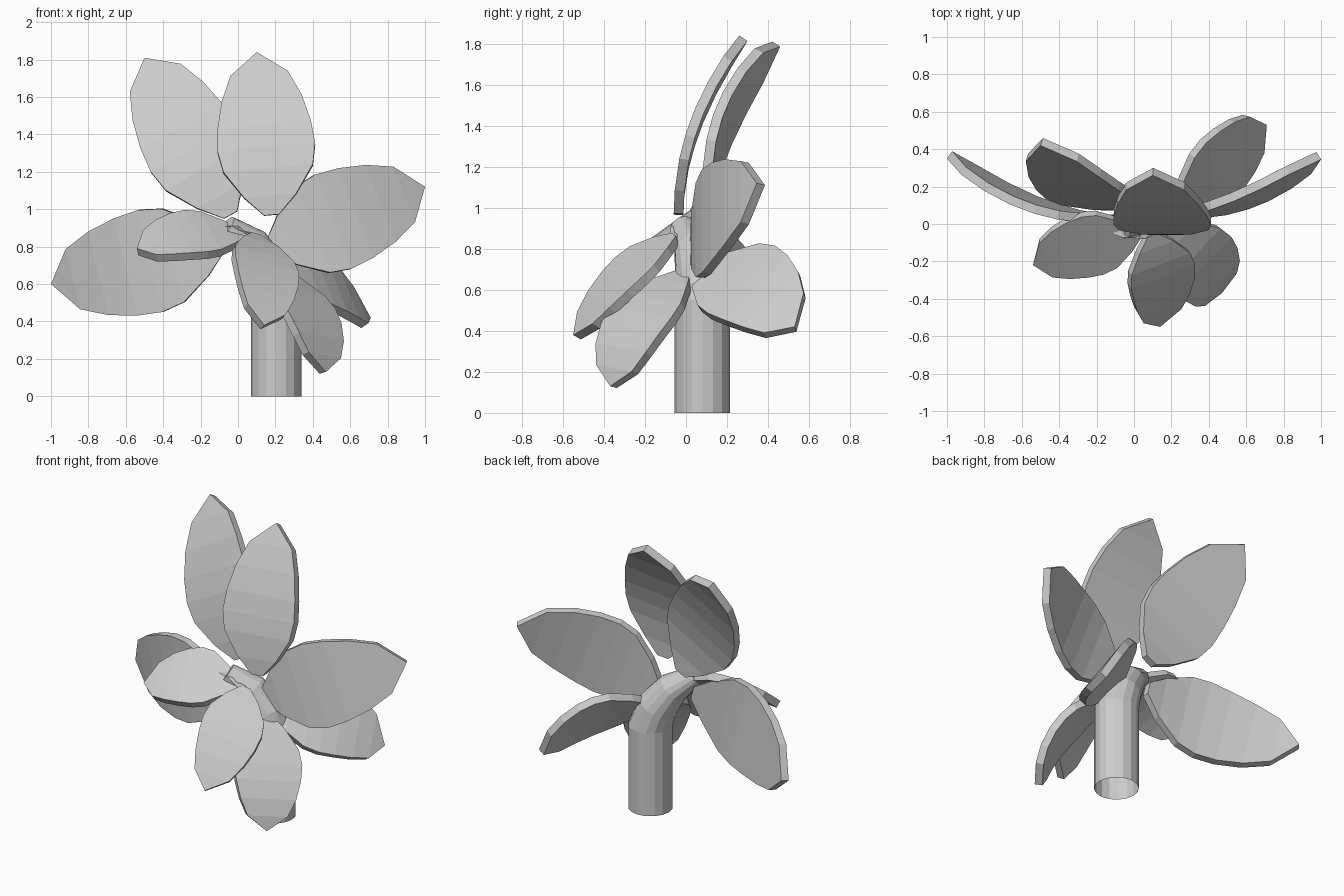
import bpy, bmesh, math
from mathutils import Vector

cube = bpy.data.objects.get("Cube")
if cube:
    bpy.data.objects.remove(cube, do_unlink=True)

grey = bpy.data.materials.new("plain grey")
grey.use_nodes = True
grey.diffuse_color = (0.6, 0.6, 0.6, 1)
grey.node_tree.nodes["Principled BSDF"].inputs["Base Color"].default_value = (0.6, 0.6, 0.6, 1)


def finish(name, bm):
    mesh = bpy.data.meshes.new(name)
    bm.to_mesh(mesh)
    bm.free()
    mesh.materials.append(grey)
    obj = bpy.data.objects.new(name, mesh)
    bpy.context.collection.objects.link(obj)
    return obj


# Half width of a leaf at each fraction of its length, ending in a point
OUTLINE = [(0, .04), (.12, .14), (.29, .24), (.42, .262),
           (.56, .25), (.72, .215), (.87, .155)]


def leaf(name, base, bend, tip, side, width=1.0):
    """Thick blade following a curved midrib, flat across its width."""
    base, bend, tip, side = map(Vector, (base, bend, tip, side))
    axis = (tip - base).normalized()
    side = (side - axis * side.dot(axis)).normalized()
    bm = bmesh.new()
    last = None
    for t, half in OUTLINE:
        mid = base * (1 - t) ** 2 + bend * 2 * t * (1 - t) + tip * t * t
        row = [bm.verts.new(mid + side * half * width * s) for s in (-1, 1)]
        if last:
            bm.faces.new((last[0], last[1], row[1], row[0]))
        last = row
    bm.faces.new((last[0], last[1], bm.verts.new(tip)))
    obj = finish(name, bm)
    solid = obj.modifiers.new("thickness", 'SOLIDIFY')
    solid.thickness = 0.048
    solid.offset = -1
    return obj


def tube(name, path, sides=16):
    """Tapered tube through (point, radius) pairs, open at its start."""
    points = [Vector(p) for p, r in path]
    bm = bmesh.new()
    last = None
    for i, (p, r) in enumerate(path):
        ahead = points[min(i + 1, len(points) - 1)]
        behind = points[max(i - 1, 0)]
        direction = Vector((0, 0, 1)) if i < 2 else ahead - behind
        turn = Vector((0, 0, 1)).rotation_difference(direction)
        ring = []
        for k in range(sides):
            a = math.tau * k / sides
            ring.append(bm.verts.new(points[i] + turn @ Vector((r * math.cos(a), r * math.sin(a), 0))))
        if last:
            for k in range(sides):
                n = (k + 1) % sides
                bm.faces.new((last[k], last[n], ring[n], ring[k]))
        last = ring
    bm.faces.new(last)
    return finish(name, bm)


# Bent stem and its small pointed end
tube("stem", [((.205, .08, 0), .135), ((.205, .08, .55), .135),
              ((.16, .07, .68), .125), ((.07, .04, .81), .10),
              ((-.06, -.02, .91), .06)])
tube("stem_tip", [((-.07, -.02, .91), .05), ((-.03, -.03, .91), .045),
                  ((.09, -.06, .85), .02)], 8)

# Large back leaves
leaf("upper_leaf", (.18, -.06, .97), (.15, -.06, 1.40), (.10, .26, 1.84), (1, 0, .08))
leaf("upper_right_leaf", (-.04, .07, .97), (-.28, .07, 1.40), (-.50, .42, 1.81), (.88, 0, .48))
leaf("left_leaf", (.17, .02, .80), (.57, .02, .96), (1, .345, 1.12), (.36, 0, -.93), 1.03)
leaf("right_leaf", (-.08, 0, .82), (-.55, -.01, .70), (-1, .35, .60), (-.24, 0, .97), 1.07)

# Smaller front and lower leaves
leaf("front_right_leaf", (.03, -.05, .87), (-.28, -.125, .93), (-.54, -.22, .79), (-.24, .78, .56), .76)
leaf("front_leaf", (.10, -.06, .87), (.20, -.335, .72), (.14, -.55, .38), (-.87, -.28, .3), .72)
leaf("front_left_leaf", (.20, 0, .70), (.465, -.315, .485), (.47, -.37, .13), (-.68, -.73, .1), .80)
leaf("back_left_leaf", (.22, .05, .70), (.52, .33, .70), (.71, .53, .42), (.42, -.5, -.75), .92)
